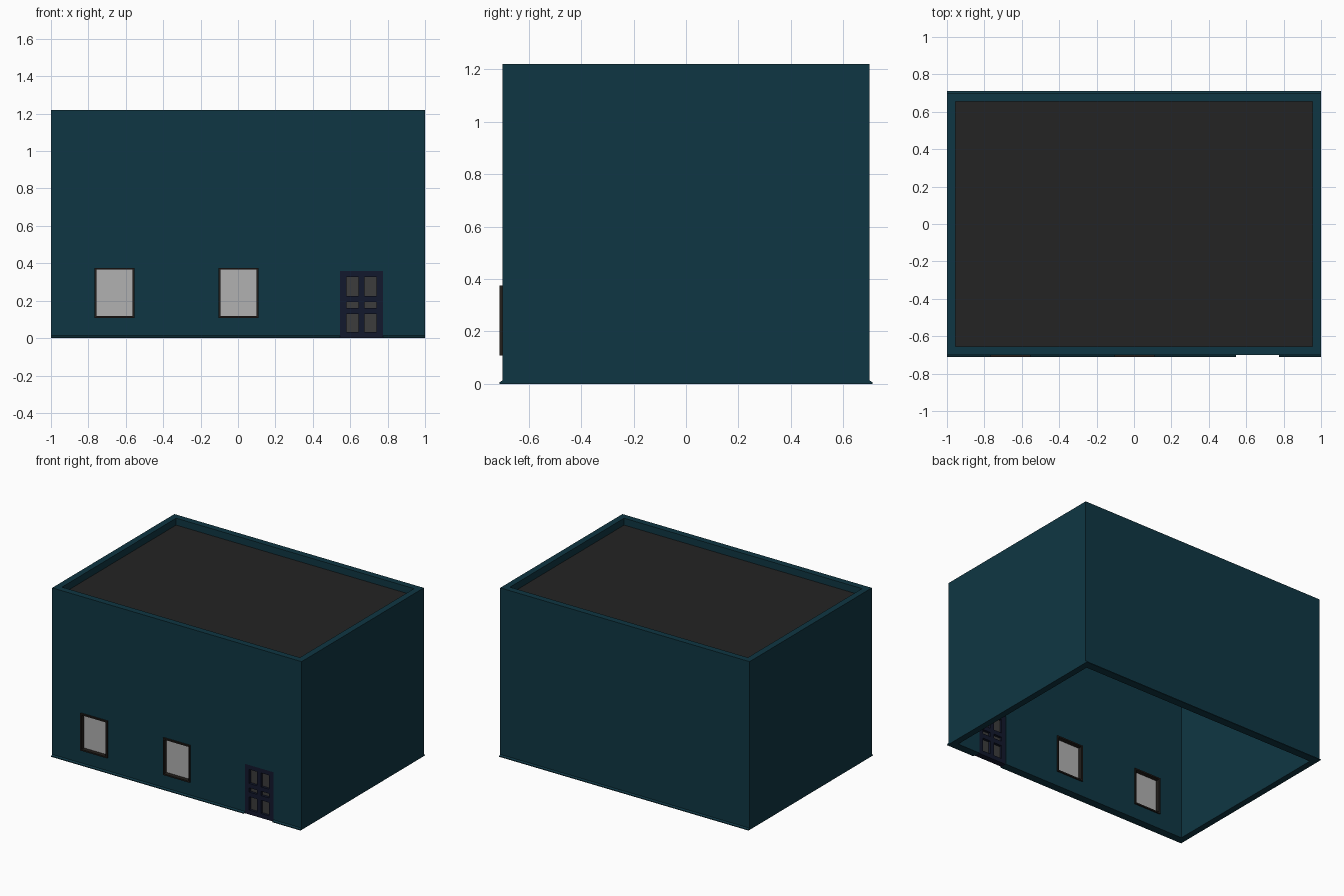
import bpy, bmesh

if "Cube" in bpy.data.objects:
    bpy.data.objects.remove(bpy.data.objects["Cube"])

def material(name, r, g, b):
    m = bpy.data.materials.new(name)
    m.diffuse_color = (r, g, b, 1)
    m.use_nodes = True
    m.node_tree.nodes["Principled BSDF"].inputs["Base Color"].default_value = m.diffuse_color
    return m

TEAL = material("teal_wall", 0.0048, 0.037, 0.056)
ROOF = material("roof_felt", 0.017, 0.017, 0.017)
FRAME = material("dark_frame", 0.016, 0.013, 0.011)
GLASS = material("pale_glass", 0.44, 0.44, 0.44)
NAVY = material("navy_door", 0.006, 0.009, 0.026)
PANE = material("smoky_pane", 0.045, 0.045, 0.045)

def finish(name, bm, mat):
    bmesh.ops.recalc_face_normals(bm, faces=bm.faces)
    me = bpy.data.meshes.new(name)
    bm.to_mesh(me)
    bm.free()
    ob = bpy.data.objects.new(name, me)
    bpy.context.collection.objects.link(ob)
    if mat:
        me.materials.append(mat)
    return ob

def box(name, x, y, z, mat=None):
    bm = bmesh.new()
    bmesh.ops.create_cube(bm, size=1)
    for v in bm.verts:
        v.co = [lo + (c + 0.5) * (hi - lo) for c, (lo, hi) in zip(v.co, (x, y, z))]
    return finish(name, bm, mat)

def cut(target, cutter):
    mod = target.modifiers.new("cut", 'BOOLEAN')
    mod.operation, mod.solver, mod.object = 'DIFFERENCE', 'EXACT', cutter
    bpy.context.view_layer.objects.active = target
    bpy.ops.object.modifier_apply(modifier="cut")
    bpy.data.objects.remove(cutter)

def lattice(name, xs, zs, y, mat):
    """Frame from edge lists: every odd cell is an opening."""
    ob = box(name, (xs[0], xs[-1]), y, (zs[0], zs[-1]), mat)
    for i in range(1, len(xs) - 2, 2):
        for j in range(1, len(zs) - 2, 2):
            cut(ob, box("cutter", (xs[i], xs[i + 1]), (-1, 0), (zs[j], zs[j + 1])))
    return ob

W, D, H, T = 1.0, 0.70, 1.22, 0.046
DOOR_X, DOOR_H = (0.545, 0.774), 0.358
WINDOWS = {"left": -0.66, "middle": 0.003}

# Hollow walls, open at the bottom
walls = box("walls", (-W, W), (-D, D), (0, H), TEAL)
cut(walls, box("cutter", (T - W, W - T), (T - D, D - T), (-1, 2)))
cut(walls, box("cutter", DOOR_X, (-0.8, -0.6), (-0.1, DOOR_H)))

# Flat roof set below the parapet
bm = bmesh.new()
bm.faces.new([bm.verts.new((sx * (W - T), sy * (D - T), 1.17))
              for sx, sy in ((-1, -1), (1, -1), (1, 1), (-1, 1))])
finish("roof", bm, ROOF)

# Windows: protruding frame with recessed glass
for side, cx in WINDOWS.items():
    xs = (cx - 0.107, cx - 0.097, cx + 0.097, cx + 0.107)
    zs = (0.108, 0.118, 0.366, 0.376)
    cut(walls, box("cutter", (xs[0], xs[3]), (-0.8, -0.6), (zs[0], zs[3])))
    lattice(side + "_window_frame", xs, zs, (-0.712, -0.645), FRAME)
    box(side + "_window_glass", xs[1:3], (-0.682, -0.676), zs[1:3], GLASS)

# Glazed door
dx = (DOOR_X[0], 0.58, 0.644, 0.676, 0.74, DOOR_X[1])
dz = (0, 0.032, 0.128, 0.162, 0.193, 0.225, 0.326, DOOR_H)
lattice("door_frame", dx, dz, (-0.70, -0.658), NAVY)
box("door_glass", (dx[1], dx[4]), (-0.682, -0.676), (dz[1], dz[6]), PANE)

# Chamfered skirting along front and back, broken at the door
def skirting(name, x0, x1, s):
    prof = ((D, 0), (0.712, 0), (0.712, 0.006), (D, 0.013))
    bm = bmesh.new()
    ends = [[bm.verts.new((x, s * y, z)) for y, z in prof] for x in (x0, x1)]
    bm.faces.new(ends[0])
    bm.faces.new(ends[1])
    for i in range(4):
        j = (i + 1) % 4
        bm.faces.new((ends[0][i], ends[0][j], ends[1][j], ends[1][i]))
    finish(name, bm, TEAL)

skirting("front_skirting_left", -W, DOOR_X[0], -1)
skirting("front_skirting_right", DOOR_X[1], W, -1)
skirting("back_skirting", -W, W, 1)
